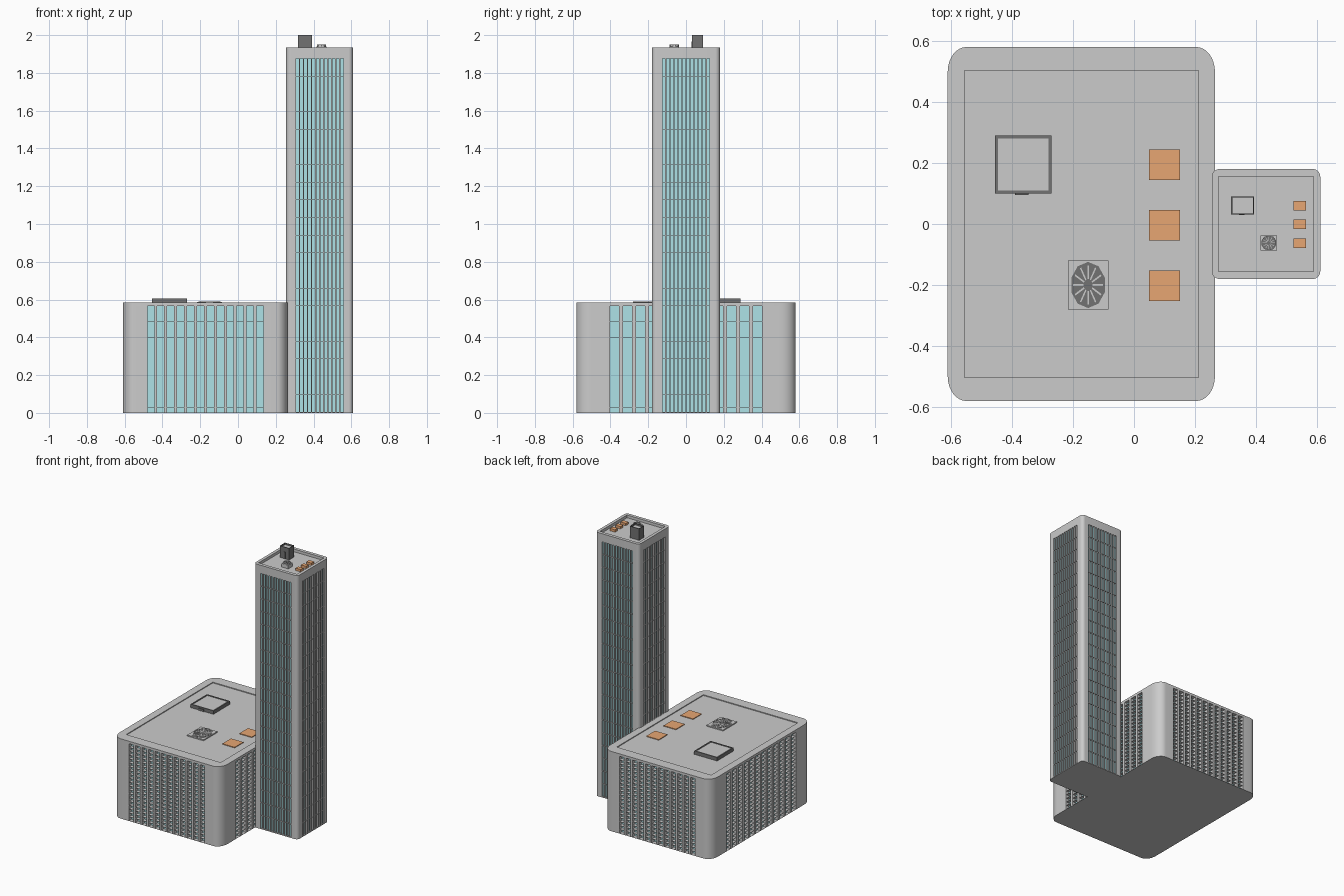
import bpy, bmesh
from math import sin, cos, pi, radians
from mathutils import Matrix, Vector

if "Cube" in bpy.data.objects:
    bpy.data.objects.remove(bpy.data.objects["Cube"])

HX, HY, R = 0.1775, 0.18, 0.025          # half width, half depth, corner radius
TOP, WIN0, WIN1, ROOF = 1.935, 0.006, 1.875, 1.915
STRIPS, SPAN, DEPTH, FLOORS = 12, 0.128, 0.010, 20


def material(name, rgb):
    m = bpy.data.materials.new(name)
    m.diffuse_color = (*rgb, 1)
    m.use_nodes = True
    m.node_tree.nodes["Principled BSDF"].inputs["Base Color"].default_value = m.diffuse_color
    return m


GLASS = material("glass_cyan", (0.42, 0.76, 0.80))
DARK = material("dark_grey", (0.17, 0.17, 0.17))
ORANGE = material("orange", (0.80, 0.38, 0.17))


def outline(notched=False):
    """Rounded rectangle, optionally with window slots cut into each side."""
    pts = []
    for i in range(4):
        sx, sy = ((1, 1), (-1, 1), (-1, -1), (1, -1))[i]
        for k in range(9):
            a = (i + k / 8) * pi / 2
            pts.append((sx * (HX - R) + R * cos(a), sy * (HY - R) + R * sin(a)))
        if notched:
            a = (i + 1) * pi / 2
            n, t = Vector((cos(a), sin(a))), Vector((-sin(a), cos(a)))
            h = HY if i % 2 == 0 else HX
            pitch = 2 * SPAN / STRIPS
            for j in range(STRIPS):
                s0 = -SPAN + (j + 0.15) * pitch
                s1 = s0 + 0.7 * pitch
                for d, s in ((h, s0), (h - DEPTH, s0), (h - DEPTH, s1), (h, s1)):
                    pts.append(tuple(n * d + t * s))
    return pts


def prism(bm, pts, z0, z1, caps=True):
    lo = [bm.verts.new((x, y, z0)) for x, y in pts]
    hi = [bm.verts.new((x, y, z1)) for x, y in pts]
    for i in range(len(pts)):
        j = (i + 1) % len(pts)
        bm.faces.new((lo[i], lo[j], hi[j], hi[i]))
    if caps:
        bm.faces.new(lo[::-1])
        bm.faces.new(hi)


def box(bm, cx, cy, hx, hy, z0, z1):
    prism(bm, [(cx - hx, cy - hy), (cx + hx, cy - hy), (cx + hx, cy + hy), (cx - hx, cy + hy)], z0, z1)


def ring(bm, outer, inner, z0, z1):
    """Flat ring between two loops, extruded upward."""
    edges = []
    for pts in (outer, inner):
        vs = [bm.verts.new((x, y, z0)) for x, y in pts]
        edges += [bm.edges.new((vs[i - 1], vs[i])) for i in range(len(vs))]
    faces = [g for g in bmesh.ops.triangle_fill(bm, edges=edges, use_beauty=True)["geom"]
             if isinstance(g, bmesh.types.BMFace)]
    ext = bmesh.ops.extrude_face_region(bm, geom=faces, use_keep_orig=True)["geom"]
    bmesh.ops.translate(bm, vec=(0, 0, z1 - z0), verts=[g for g in ext if isinstance(g, bmesh.types.BMVert)])
    bmesh.ops.recalc_face_normals(bm, faces=bm.faces)


def rect(cx, cy, hx, hy):
    return [(cx - hx, cy - hy), (cx + hx, cy - hy), (cx + hx, cy + hy), (cx - hx, cy + hy)]


def circle(cx, cy, r, n=10):
    return [(cx + r * sin(-2 * pi * k / n), cy + r * cos(2 * pi * k / n)) for k in range(n)]


def building(prefix, loc, scale):
    def part(name, build, mat=None, smooth=False):
        bm = bmesh.new()
        build(bm)
        me = bpy.data.meshes.new(prefix + name)
        bm.to_mesh(me)
        bm.free()
        if mat:
            me.materials.append(mat)
        if smooth:
            me.shade_smooth()
            me.set_sharp_from_angle(angle=radians(25))
        ob = bpy.data.objects.new(prefix + name, me)
        ob.location, ob.scale = loc, scale
        bpy.context.collection.objects.link(ob)

    # shaft with vertical window slots, closed by base and cap
    part("shaft", lambda bm: prism(bm, outline(True), WIN0, WIN1, False), smooth=True)
    part("base", lambda bm: prism(bm, outline(), 0, WIN0), smooth=True)
    part("cap", lambda bm: prism(bm, outline(), WIN1, ROOF), smooth=True)
    part("parapet", lambda bm: ring(bm, outline(), rect(0, 0, HX - 0.022, HY - 0.024), ROOF, TOP), smooth=True)

    # strips behind the pillars: glass at the back, thin floor ledges
    def bands(bm, out, back, z0, z1):
        mid, half = (out + back) / 2, (back - out) / 2
        for s in (-1, 1):
            box(bm, 0, s * (HY - mid), SPAN, half, z0, z1)
            box(bm, s * (HX - mid), 0, half, SPAN, z0, z1)

    def ledges(bm):
        for f in range(1, FLOORS):
            z = WIN0 + (WIN1 - WIN0) * f / FLOORS
            bands(bm, 0.0006, DEPTH, z - 0.001, z + 0.001)

    part("glazing", lambda bm: bands(bm, DEPTH - 0.0006, DEPTH + 0.001, WIN0, WIN1), GLASS)
    part("floor_ledges", ledges)

    # roof stair housing: dark rim, sunken grey panel, small door
    cx, cy, hx, hy = -0.077, 0.0605, 0.0375, 0.0295

    def housing(bm):
        ring(bm, rect(cx, cy, hx, hy), rect(cx, cy, hx - 0.004, hy - 0.003), ROOF, 2.0)
        box(bm, cx - 0.002, cy - hy - 0.0005, 0.009, 0.001, ROOF, 1.965)

    part("roof_housing", housing, DARK)
    part("roof_housing_panel", lambda bm: box(bm, cx, cy, hx - 0.004, hy - 0.003, ROOF, 1.988))

    # roof fan: square base, ring, dark well, radial blades
    fx, fy = 0.009, -0.062
    part("fan_base", lambda bm: box(bm, fx, fy, 0.027, 0.025, ROOF, 1.941))
    part("fan_ring", lambda bm: ring(bm, circle(fx, fy, 0.0250), circle(fx, fy, 0.0235), 1.941, 1.950))
    part("fan_well", lambda bm: prism(bm, circle(fx, fy, 0.0236), 1.941, 1.944), DARK)

    def blades(bm):
        for k in range(12):
            start = len(bm.verts)
            box(bm, 0.013, 0, 0.007, 0.0009, 1.943, 1.948)
            bm.verts.ensure_lookup_table()
            m = Matrix.Translation((fx, fy, 0)) @ Matrix.Rotation(k * pi / 6, 4, 'Z')
            bmesh.ops.transform(bm, matrix=m, verts=bm.verts[start:])

    part("fan_blades", blades)

    # three orange roof units
    def units(bm):
        for y in (0.0605, -0.0015, -0.063):
            box(bm, 0.1105, y, 0.0203, 0.0155, ROOF, 1.932)

    part("roof_units", units, ORANGE)


building("tower_", (0.4325, 0, 0), (1, 1, 1))
building("block_", (-0.1725, 0, 0), (2.465, 3.22, 0.3025))
